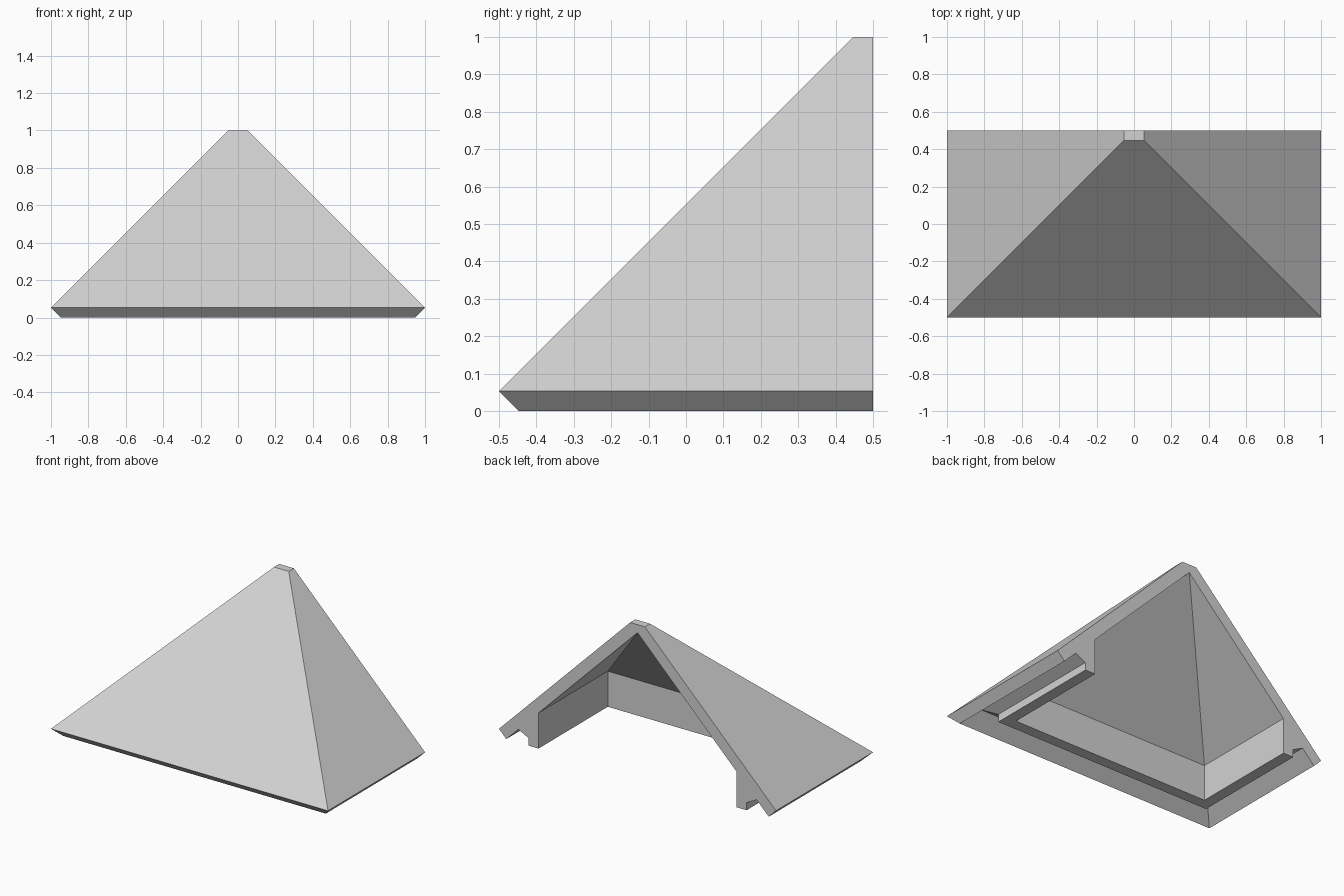
import bpy
import bmesh

cube = bpy.data.objects.get("Cube")
if cube:
    bpy.data.objects.remove(cube, do_unlink=True)

# One plain grey for the whole roof
GREY = (0.65, 0.65, 0.65, 1.0)
mat = bpy.data.materials.new("light_grey")
mat.use_nodes = True
mat.diffuse_color = GREY
mat.node_tree.nodes["Principled BSDF"].inputs["Base Color"].default_value = GREY

EAVE = 0.053           # height of the eave edge and half width of the ridge cap
SLOPE = 1 - EAVE       # horizontal run of the 45 degree pitch

# Cross-section: (inset from the eave, height), from ridge cap around to the inner slope
profile = [
    (SLOPE, 1.0),               # ridge cap edge
    (0.0, EAVE),                # eave
    (EAVE, 0.0),                # bevelled eave underside
    (0.14, 0.14 - EAVE),        # top of the notch
    (0.212, 0.05),              # notch shoulder
    (0.212, 0.0),               # wall plate, outer foot
    (0.285, 0.0),               # wall plate, inner foot
    (0.285, 0.285 - EAVE),      # wall plate meets the inner slope
    (1.0, SLOPE),               # inner peak
]


def ring(inset, z):
    """U-shaped run along the right side, the front and the left side, mitred."""
    x, y = 1 - inset, inset - 0.5
    return [(x, 0.5, z), (x, y, z), (-x, y, z), (-x, 0.5, z)]


bm = bmesh.new()
rings = [[bm.verts.new(p) for p in ring(*pt)] for pt in profile[:-1]]
peak = bm.verts.new((0.0, 0.5, SLOPE))

# Sweep the section around the three sides
for a, b in zip(rings, rings[1:]):
    for i in range(3):
        bm.faces.new((a[i], a[i + 1], b[i + 1], b[i]))

# Inner hipped ceiling
for i in range(3):
    bm.faces.new((rings[-1][i], rings[-1][i + 1], peak))

# Flat ridge cap and the open cut end at the back
bm.faces.new(rings[0])
bm.faces.new([r[0] for r in rings] + [peak] + [r[3] for r in reversed(rings)])

bmesh.ops.recalc_face_normals(bm, faces=bm.faces[:])
mesh = bpy.data.meshes.new("hip_roof_shell")
bm.to_mesh(mesh)
bm.free()
mesh.materials.append(mat)
roof = bpy.data.objects.new("hip_roof_shell", mesh)
bpy.context.collection.objects.link(roof)
